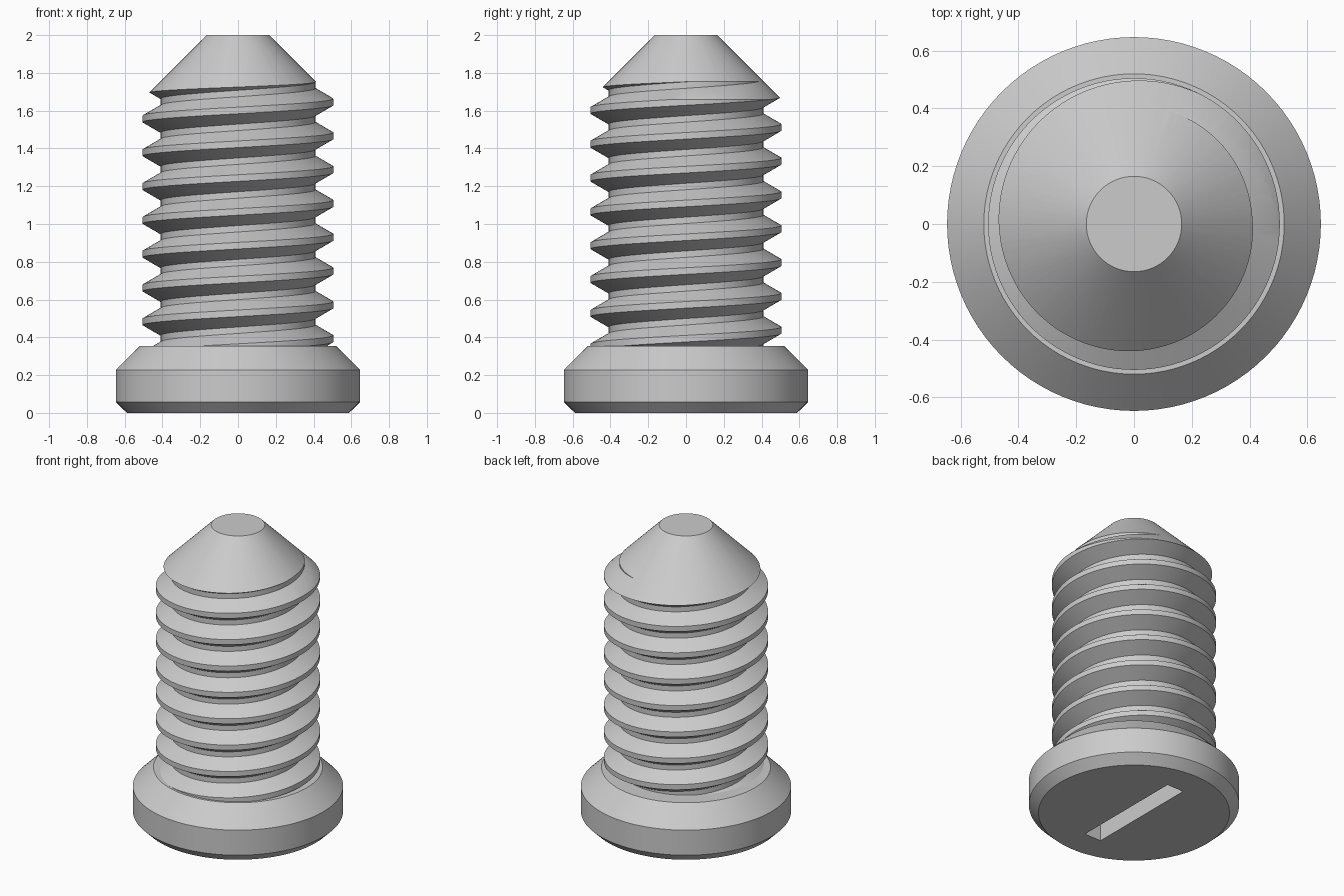
import bpy, bmesh, math

cube = bpy.data.objects.get("Cube")
if cube:
    bpy.data.objects.remove(cube, do_unlink=True)

SEG = 96
PITCH = 0.179
ROOT, CREST = 0.41, 0.505

steel = bpy.data.materials.new("grey steel")
steel.use_nodes = True
steel.diffuse_color = (0.6, 0.6, 0.6, 1)
steel.node_tree.nodes["Principled BSDF"].inputs["Base Color"].default_value = (0.6, 0.6, 0.6, 1)


def finish(name, bm):
    bmesh.ops.recalc_face_normals(bm, faces=bm.faces)
    mesh = bpy.data.meshes.new(name)
    bm.to_mesh(mesh)
    bm.free()
    mesh.materials.append(steel)
    obj = bpy.data.objects.new(name, mesh)
    bpy.context.collection.objects.link(obj)
    return obj


def lathe(name, profile):
    """Revolve (radius, z) points into a closed solid with flat ends."""
    bm = bmesh.new()
    rings = []
    for r, z in profile:
        rings.append([bm.verts.new((r * math.cos(a), r * math.sin(a), z))
                      for a in (2 * math.pi * i / SEG for i in range(SEG))])
    for low, high in zip(rings, rings[1:]):
        for i in range(SEG):
            j = (i + 1) % SEG
            bm.faces.new((low[i], low[j], high[j], high[i]))
    bm.faces.new(rings[0])
    bm.faces.new(rings[-1])
    return finish(name, bm)


def helical_rod(name, start_z, turns):
    """Closed rod with a right-handed trapezoid thread."""
    bm = bmesh.new()
    section = [(ROOT, -0.0725), (CREST, -0.0175), (CREST, 0.0175), (ROOT, 0.0725)]
    last = SEG * turns
    rows = []
    for i in range(last + 1):
        a = 2 * math.pi * i / SEG
        z = start_z + PITCH * i / SEG
        rows.append([bm.verts.new((r * math.cos(a), r * math.sin(a), z + dz))
                     for r, dz in section])
    for i in range(last - SEG):
        a, b = rows[i], rows[i + 1]
        for k in range(3):
            bm.faces.new((a[k], b[k], b[k + 1], a[k + 1]))
        bm.faces.new((a[3], b[3], rows[i + SEG + 1][0], rows[i + SEG][0]))
    # Close both ends with a spiral fan and a step
    for first in (0, last - SEG):
        hub = bm.verts.new((0, 0, rows[first][0].co.z))
        for i in range(first, first + SEG):
            bm.faces.new((hub, rows[i][0], rows[i + 1][0]))
        bm.faces.new([hub] + rows[first] + [rows[first + SEG][0]])
    bmesh.ops.delete(bm, geom=[v for v in bm.verts if not v.link_faces], context='VERTS')
    return finish(name, bm)


def boolean(obj, cutter, operation):
    mod = obj.modifiers.new("shape", 'BOOLEAN')
    mod.operation = operation
    mod.solver = 'EXACT'
    mod.object = cutter
    bpy.context.view_layer.objects.active = obj
    bpy.ops.object.modifier_apply(modifier=mod.name)
    bpy.data.objects.remove(cutter, do_unlink=True)


def smooth(obj):
    bpy.ops.object.select_all(action='DESELECT')
    obj.select_set(True)
    bpy.context.view_layer.objects.active = obj
    bpy.ops.object.shade_smooth_by_angle(angle=math.radians(20))


# Threaded shank, trimmed by a conical tip
shank = helical_rod("threaded_shank", 1.646 - 9 * PITCH, 14)
envelope = lathe("tip_envelope", [(0.6, 0.3), (0.6, 1.565), (0.165, 2.0)])
boolean(shank, envelope, 'INTERSECT')

# Bevelled head with a straight driver slot underneath
head = lathe("screw_head", [(0.588, 0), (0.647, 0.058), (0.647, 0.228), (0.52, 0.355)])
bm = bmesh.new()
bmesh.ops.create_cube(bm, size=1)
bmesh.ops.scale(bm, vec=(0.125, 0.79, 0.32), verts=bm.verts)
boolean(head, finish("slot_cutter", bm), 'DIFFERENCE')

for part in (shank, head):
    smooth(part)
